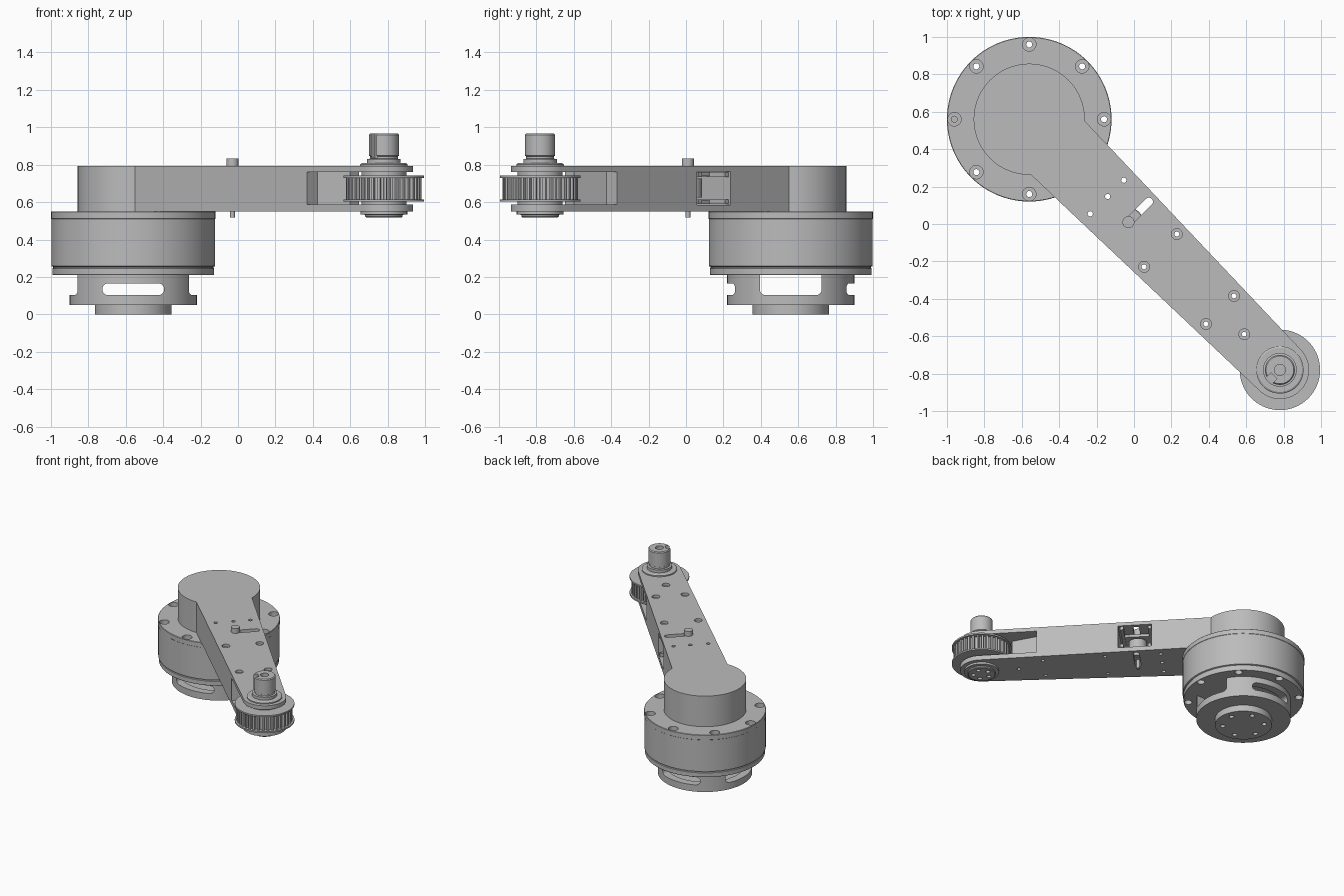
import bpy, bmesh
from math import sin, cos, pi, radians, sqrt, atan2
from mathutils import Matrix

cube = bpy.data.objects.get("Cube")
if cube:
    bpy.data.objects.remove(cube, do_unlink=True)

grey = bpy.data.materials.new("machined grey")
grey.use_nodes = True
grey.diffuse_color = (0.5, 0.5, 0.5, 1)
grey.node_tree.nodes["Principled BSDF"].inputs["Base Color"].default_value = (0.5, 0.5, 0.5, 1)

# Parts are laid out along local x (motor to pulley), then turned to the diagonal
TURN = Matrix.Rotation(-pi / 4, 4, "Z")
MOTOR, PULLEY, IDLER = -0.792, 1.103, -0.028
parts = []


def finish(bm, name):
    bmesh.ops.recalc_face_normals(bm, faces=bm.faces)
    mesh = bpy.data.meshes.new(name)
    bm.to_mesh(mesh)
    bm.free()
    mesh.materials.append(grey)
    obj = bpy.data.objects.new(name, mesh)
    bpy.context.collection.objects.link(obj)
    parts.append(obj)
    return obj


def lathe(name, profile, x=0, y=0, steps=64):
    bm = bmesh.new()
    verts = [bm.verts.new((x + r, y, z)) for r, z in profile]
    edges = [bm.edges.new(pair) for pair in zip(verts, verts[1:])]
    bmesh.ops.spin(bm, geom=verts + edges, cent=(x, y, 0), axis=(0, 0, 1),
                   angle=2 * pi, steps=steps, use_duplicate=False)
    bmesh.ops.remove_doubles(bm, verts=bm.verts, dist=1e-5)
    return finish(bm, name)


def rod(name, r, z0, z1, x=0, y=0, steps=24):
    return lathe(name, [(0, z0), (r, z0), (r, z1), (0, z1)], x, y, steps)


def prism(name, outline, z0, z1):
    bm = bmesh.new()
    base = bm.faces.new([bm.verts.new((x, y, z0)) for x, y in outline])
    top = bmesh.ops.extrude_face_region(bm, geom=[base])["geom"]
    bmesh.ops.translate(bm, vec=(0, 0, z1 - z0),
                        verts=[v for v in top if isinstance(v, bmesh.types.BMVert)])
    return finish(bm, name)


def box(name, x0, x1, y0, y1, z0, z1):
    return prism(name, [(x0, y0), (x1, y0), (x1, y1), (x0, y1)], z0, z1)


def arc(x, y, r, a0, a1, n):
    return [(x + r * cos(a0 + (a1 - a0) * i / n), y + r * sin(a0 + (a1 - a0) * i / n))
            for i in range(n + 1)]


def cut(target, *cutters):
    for cutter in cutters:
        mod = target.modifiers.new("cut", "BOOLEAN")
        mod.operation, mod.solver, mod.object = "DIFFERENCE", "EXACT", cutter
        bpy.context.view_layer.objects.active = target
        bpy.ops.object.modifier_apply(modifier=mod.name)
        parts.remove(cutter)
        bpy.data.objects.remove(cutter, do_unlink=True)


def counterbore(x, y, r, z0, z1, depth):
    return [rod("hole", r * 0.45, z0 - 0.05, z1 + 0.05, x, y),
            rod("bore", r, z1 - depth, z1 + 0.05, x, y)]


# Motor housing with a ring of counterbored bolts
housing = lathe("motor_housing", [(0, 0.21), (0.43, 0.21), (0.433, 0.215), (0.433, 0.245),
                (0.428, 0.248), (0.428, 0.254), (0.438, 0.258), (0.438, 0.51),
                (0.44, 0.512), (0.44, 0.547), (0.437, 0.55), (0, 0.55)], MOTOR, steps=96)
for i in range(8):
    a = i * pi / 4
    bx, by = MOTOR + 0.4 * cos(a), 0.4 * sin(a)
    cut(housing, *counterbore(bx, by, 0.036, 0.21, 0.55, 0.04),
        rod("bore", 0.028, 0.19, 0.25, bx, by))

# Hollow base ring with two slots and two taller openings
base = lathe("base_ring", [(0, 0), (0.205, 0), (0.205, 0.05), (0.34, 0.05), (0.34, 0.215),
             (0.28, 0.215), (0.28, 0.08), (0, 0.08)], MOTOR, steps=96)


def cross_cutter(angle, z0, z1, round_top):
    r = 0.03
    pts = arc(-0.165 + r, z0 + r, r, 1.5 * pi, pi, 6)
    pts += arc(-0.165 + r, z1 - r, r, pi, 0.5 * pi, 6) if round_top else [(-0.165, z1)]
    pts += [(-x, z) for x, z in reversed(pts)]
    obj = prism("slot", pts, -0.5, 0.5)
    obj.data.transform(Matrix.Translation((MOTOR, 0, 0)) @ Matrix.Rotation(angle, 4, "Z")
                       @ Matrix.Rotation(pi / 2, 4, "X"))
    return obj


cut(base, cross_cutter(pi / 4, 0.103, 0.166, True),
    cross_cutter(3 * pi / 4, 0.103, 0.23, False))
for i in range(6):
    a = i * pi / 3
    cut(base, rod("hole", 0.018, -0.05, 0.04, MOTOR + 0.15 * cos(a), 0.15 * sin(a), 16))

# Arm: round motor cap running into a tapered beam with a rounded tip
open_a = atan2(0.205, 0.218)
outline = arc(MOTOR, 0, 0.297, open_a, 2 * pi - open_a, 64)
outline += arc(PULLEY, 0, 0.156, -pi / 2, pi / 2, 28)
arm = prism("arm", outline, 0.55, 0.793)
# fork around the pulley, leaving a wedge web between the plates
cut(arm, prism("fork", [(0.69, -0.3), (1.4, -0.3), (1.4, 0.3), (0.69, 0.3),
                        (0.69, 0.09), (0.88, 0.035), (0.88, -0.035), (0.69, -0.09)],
               0.587, 0.762))
# tensioner window on one side and its slot through both plates
slot = arc(IDLER, 0.14, 0.022, 0, pi, 10) + arc(IDLER, -0.014, 0.022, pi, 2 * pi, 10)
cut(arm, box("window", -0.145, 0.1, -0.09, 0.3, 0.585, 0.765),
    prism("slot", slot, 0.5, 0.85))
for x, y in [(0.2, 0.124), (0.2, -0.124), (0.65, 0.106), (0.65, -0.106), (0.834, 0)]:
    cut(arm, *counterbore(x, y, 0.029, 0.55, 0.793, 0.02))
for y in (-0.127, 0.004, 0.127):
    cut(arm, rod("hole", 0.014, 0.5, 0.85, -0.204, y, 16))

# Belt tensioner inside the window
rod("tensioner_pin", 0.032, 0.585, 0.832, IDLER, -0.014)
rod("tensioner_tip", 0.013, 0.518, 0.6, IDLER, -0.014)
rod("tensioner_roller", 0.065, 0.625, 0.725, IDLER, 0.0, 32)
for name, z in (("lower", 0.59), ("upper", 0.74)):
    box(name + "_tensioner_bracket", IDLER - 0.09, IDLER + 0.09, -0.08, 0.06, z, z + 0.02)
for side in (-1, 1):
    x = IDLER + side * 0.1
    box("tensioner_rail", x - 0.012, x + 0.012, -0.085, 0.18, 0.59, 0.615)
    box("tensioner_rail", x - 0.012, x + 0.012, -0.085, 0.18, 0.735, 0.76)

# Toothed pulley with two flanges and a hub
teeth = []
COUNT = 36
for i in range(COUNT):
    for r, t in ((0.18, 0.0), (0.18, 0.4), (0.202, 0.5), (0.202, 0.9)):
        a = 2 * pi * (i + t) / COUNT
        teeth.append((PULLEY + r * cos(a), r * sin(a)))
prism("pulley_teeth", teeth, 0.612, 0.732)
for name, z in (("lower", 0.603), ("upper", 0.73)):
    rod(name + "_pulley_flange", 0.215, z, z + 0.012, PULLEY, steps=72)
rod("pulley_hub", 0.12, 0.58, 0.77, PULLEY, steps=48)

# Output shaft above the arm, with a keyway and centre bore
shaft = lathe("output_shaft", [(0, 0.78), (0.127, 0.78), (0.127, 0.802), (0.118, 0.808),
              (0.09, 0.808), (0.09, 0.83), (0.075, 0.832), (0.075, 0.845), (0.08, 0.848),
              (0.08, 0.96), (0.074, 0.967), (0, 0.967)], PULLEY, steps=48)
cut(shaft, rod("bore", 0.03, 0.87, 1, PULLEY),
    box("keyway", PULLEY - 0.022, PULLEY + 0.022, -0.12, -0.045, 0.835, 1))

# Bearing cap below the arm
cap = lathe("bearing_cap", [(0, 0.518), (0.095, 0.518), (0.1, 0.523), (0.1, 0.532),
            (0.125, 0.535), (0.125, 0.56), (0, 0.56)], PULLEY, steps=48)
for i in range(5):
    a = 2 * pi * i / 5
    cut(cap, rod("hole", 0.016, 0.5, 0.545, PULLEY + 0.06 * cos(a), 0.06 * sin(a), 16))

# Turn everything to the diagonal and smooth the round faces
bpy.ops.object.select_all(action="DESELECT")
for obj in parts:
    obj.data.transform(TURN)
    obj.select_set(True)
bpy.context.view_layer.objects.active = arm
bpy.ops.object.shade_smooth_by_angle(angle=radians(30))
